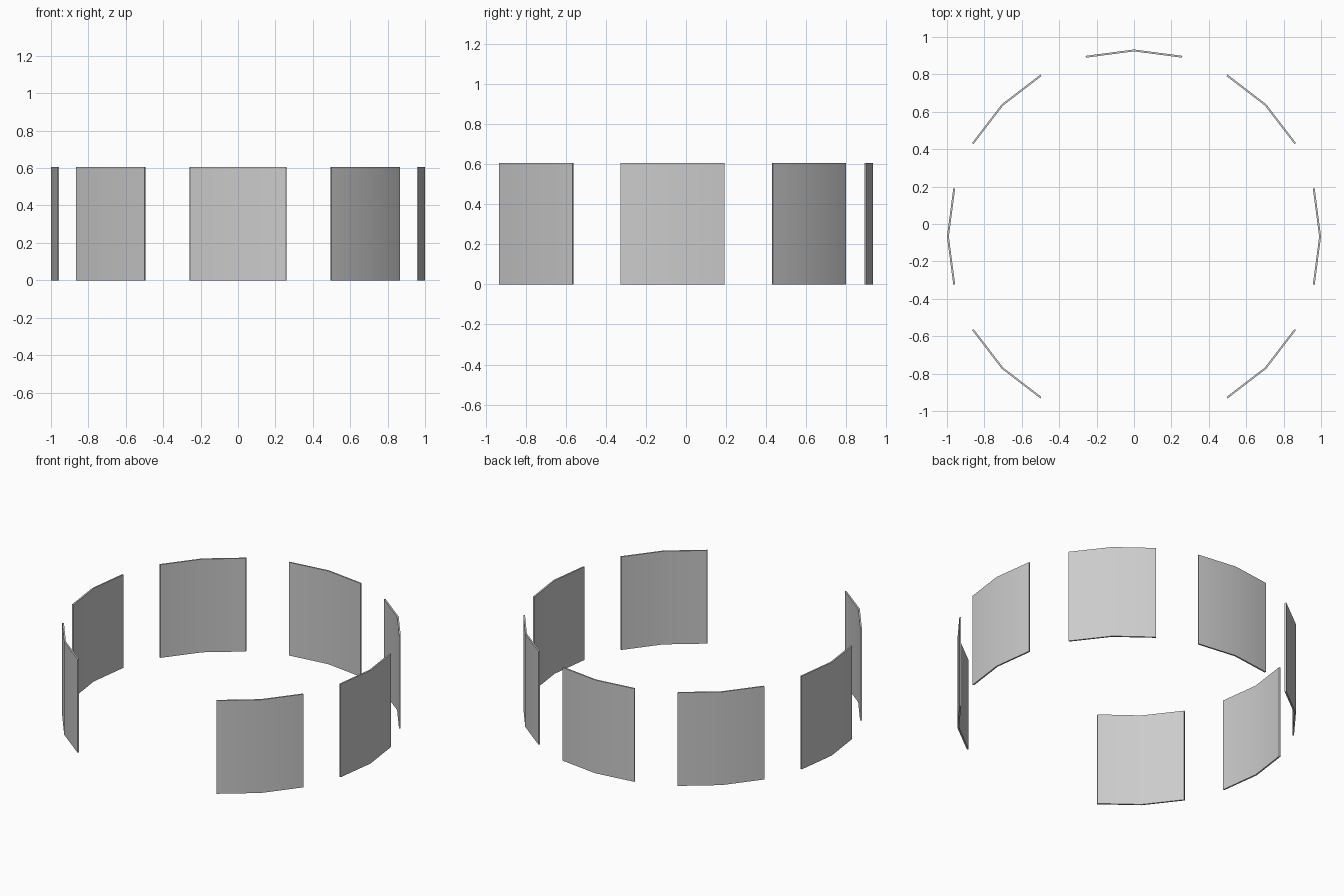
import bpy, bmesh
from math import sin, cos, radians

if "Cube" in bpy.data.objects:
    bpy.data.objects.remove(bpy.data.objects["Cube"])

R_OUT, R_IN, HEIGHT = 1.0, 0.99, 0.605
CENTRE_Y = -0.067          # ring centre; the front panel is left out


def curved_panel(name, mid_angle):
    """Thin two-segment arc panel, 30 degrees wide."""
    bm = bmesh.new()
    angles = [radians(mid_angle + d) for d in (-15, 0, 15)]
    outer = [(R_OUT * cos(a), CENTRE_Y + R_OUT * sin(a), 0) for a in angles]
    inner = [(R_IN * cos(a), CENTRE_Y + R_IN * sin(a), 0) for a in angles]
    o = [bm.verts.new(p) for p in outer]
    i = [bm.verts.new(p) for p in inner]
    faces = [bm.faces.new((o[k], o[k + 1], i[k + 1], i[k])) for k in range(2)]
    # raise the footprint into a wall
    res = bmesh.ops.extrude_face_region(bm, geom=faces, use_keep_orig=True)
    top = [g for g in res["geom"] if isinstance(g, bmesh.types.BMVert)]
    bmesh.ops.translate(bm, verts=top, vec=(0, 0, HEIGHT))
    bmesh.ops.recalc_face_normals(bm, faces=bm.faces)
    mesh = bpy.data.meshes.new(name)
    bm.to_mesh(mesh)
    bm.free()
    obj = bpy.data.objects.new(name, mesh)
    bpy.context.collection.objects.link(obj)
    # smooth across the bend, sharp at the rims
    bpy.ops.object.select_all(action='DESELECT')
    obj.select_set(True)
    bpy.context.view_layer.objects.active = obj
    bpy.ops.object.shade_smooth_by_angle(angle=radians(30))
    return obj


# Seven panels every 45 degrees, with a gap at the front (-90)
for n in range(7):
    curved_panel(f"ring_panel_{n + 1}", -45 + 45 * n)
